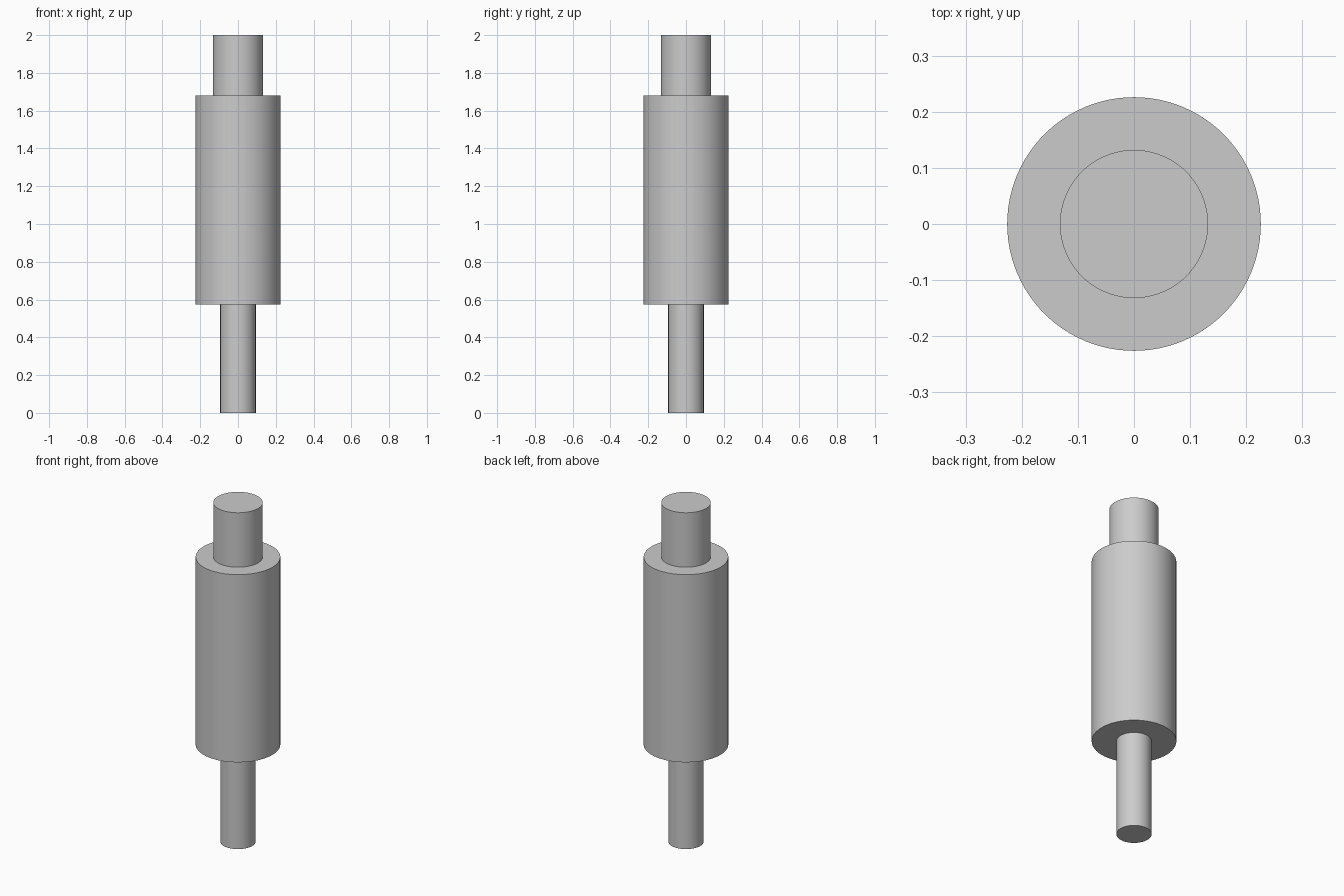
import bpy
import bmesh
import math

cube = bpy.data.objects.get("Cube")
if cube:
    bpy.data.objects.remove(cube, do_unlink=True)

SEGMENTS = 96

# Single plain grey metal
grey = bpy.data.materials.new("grey metal")
grey.use_nodes = True
colour = (0.6, 0.6, 0.6, 1)
grey.diffuse_color = colour
grey.node_tree.nodes["Principled BSDF"].inputs["Base Color"].default_value = colour


def lathe(name, profile, material):
    """Turn a (radius, height) profile around z; both ends lie on the axis."""
    bm = bmesh.new()
    verts = [bm.verts.new((r, 0, z)) for r, z in profile]
    edges = [bm.edges.new(pair) for pair in zip(verts, verts[1:])]
    bmesh.ops.spin(bm, geom=verts + edges, cent=(0, 0, 0), axis=(0, 0, 1),
                   angle=math.tau, steps=SEGMENTS, use_merge=True)
    bmesh.ops.remove_doubles(bm, verts=bm.verts, dist=0.0001)
    bmesh.ops.recalc_face_normals(bm, faces=bm.faces)
    mesh = bpy.data.meshes.new(name)
    bm.to_mesh(mesh)
    bm.free()
    mesh.materials.append(material)
    obj = bpy.data.objects.new(name, mesh)
    bpy.context.collection.objects.link(obj)
    bpy.ops.object.select_all(action="DESELECT")
    obj.select_set(True)
    bpy.context.view_layer.objects.active = obj
    bpy.ops.object.shade_smooth_by_angle(angle=math.radians(30))
    return obj


# Stepped shaft: thin lower spindle, wide body, thicker upper spindle
lower_radius, body_radius, upper_radius = 0.094, 0.226, 0.132
body_bottom, body_top, height = 0.573, 1.679, 2.0

lathe("stepped_shaft", [
    (0, 0), (lower_radius, 0),
    (lower_radius, body_bottom), (body_radius, body_bottom),
    (body_radius, body_top), (upper_radius, body_top),
    (upper_radius, height), (0, height),
], grey)
